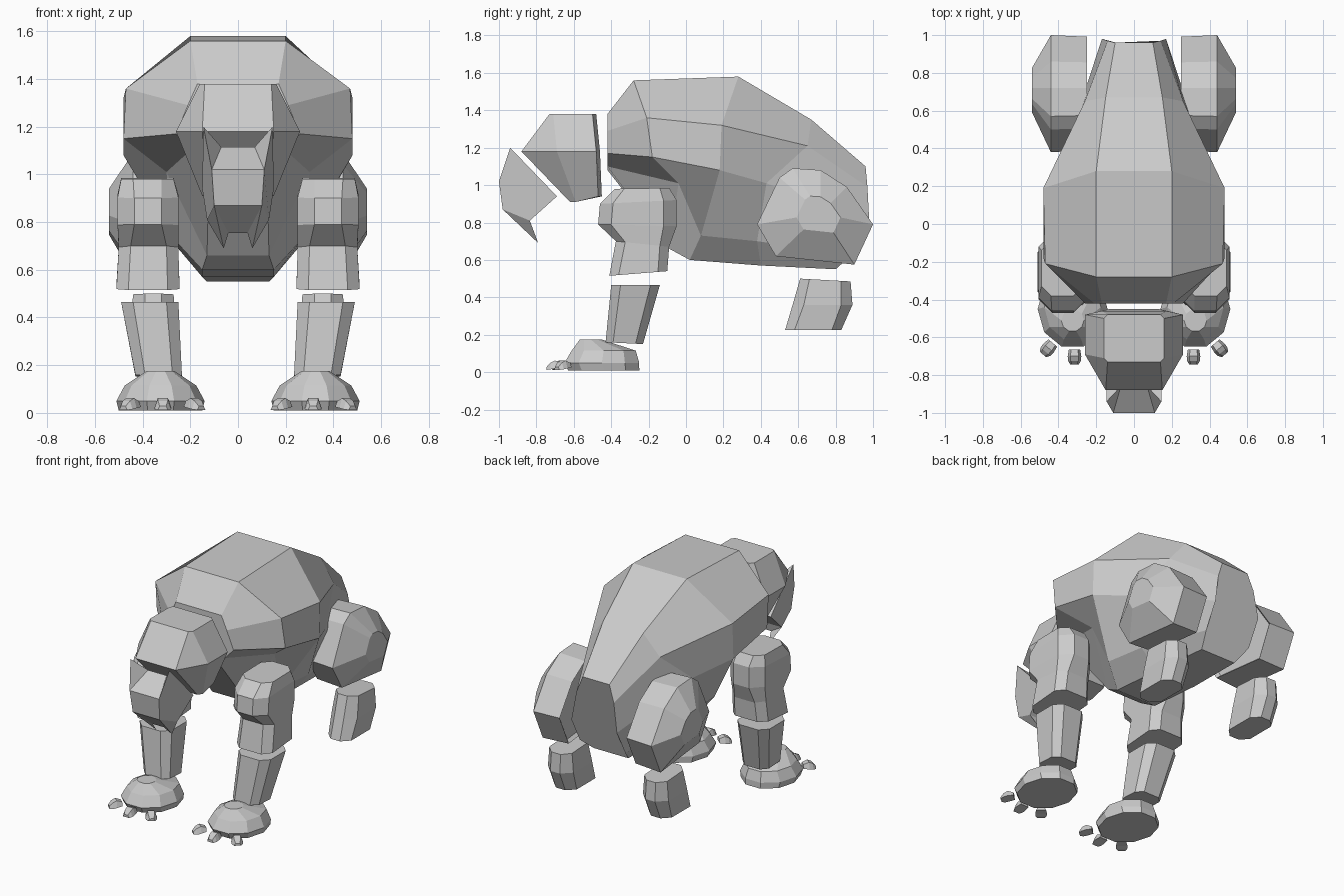
import bpy, bmesh, math
from mathutils import Vector

if "Cube" in bpy.data.objects:
    bpy.data.objects.remove(bpy.data.objects["Cube"], do_unlink=True)

grey = bpy.data.materials.new("stone grey")
grey.use_nodes = True
tone = (0.6, 0.6, 0.6, 1)
grey.diffuse_color = tone
grey.node_tree.nodes["Principled BSDF"].inputs["Base Color"].default_value = tone


def solid(name, verts, faces, side=1):
    """Flat-shaded closed mesh; side=-1 gives the mirrored copy."""
    bm = bmesh.new()
    vs = [bm.verts.new((x * side, y, z)) for x, y, z in verts]
    for f in faces:
        bm.faces.new([vs[i] for i in f])
    bmesh.ops.recalc_face_normals(bm, faces=bm.faces)
    mesh = bpy.data.meshes.new(name)
    bm.to_mesh(mesh)
    bm.free()
    mesh.materials.append(grey)
    obj = bpy.data.objects.new(name, mesh)
    bpy.context.collection.objects.link(obj)
    return obj


def loft(name, rings, side=1):
    """Skin equal-length rings and cap both ends."""
    n = len(rings[0])
    verts = [p for r in rings for p in r]
    faces = [(k * n + i, k * n + (i + 1) % n, (k + 1) * n + (i + 1) % n, (k + 1) * n + i)
             for k in range(len(rings) - 1) for i in range(n)]
    faces += [tuple(range(n)), tuple(range(len(verts) - n, len(verts)))]
    return solid(name, verts, faces, side)


def mirrored(half):
    return half + [(-x, y, z) for x, y, z in reversed(half)]


def box_ring(x0, x1, y0, y1, z0, z1, c):
    """Rectangle with cut corners, sloping from z0 at the front to z1 at the back."""
    pts = [(x0 + c, y0), (x1 - c, y0), (x1, y0 + c), (x1, y1 - c),
           (x1 - c, y1), (x0 + c, y1), (x0, y1 - c), (x0, y0 + c)]
    return [(x, y, z0 + (z1 - z0) * (y - y0) / (y1 - y0)) for x, y in pts]


# Body: half sections from chest to rump, spine first, belly last
loft("body", [mirrored(s) for s in (
    [(.17, -.42, 1.38), (.21, -.42, 1.29), (.26, -.42, 1.17), (.2, -.42, 1.1), (.12, -.42, 1.08)],
    [(.2, -.28, 1.56), (.47, -.21, 1.36), (.48, -.18, 1.15), (.3, -.04, 1.01), (.13, -.09, .66)],
    [(.2, .28, 1.58), (.48, .19, 1.32), (.48, .18, 1.08), (.27, .08, .73), (.15, .02, .6)],
    [(.15, .67, 1.35), (.26, .65, 1.21), (.35, .43, 1.01), (.26, .38, .7), (.15, .4, .57)],
    [(.1, .96, 1.1), (.14, .97, .99), (.17, .98, .8), (.17, .89, .63), (.13, .8, .55)])])

# Head: crown, brow line and jaw
loft("head", [mirrored(s) for s in (
    [(.14, -.73, 1.38), (.16, -.71, 1.38), (.16, -.5, 1.38), (.14, -.48, 1.38)],
    [(.15, -.88, 1.18), (.26, -.69, 1.18), (.26, -.48, 1.18), (.17, -.46, 1.18)],
    [(.13, -.62, .91), (.15, -.59, .91), (.15, -.47, .94), (.13, -.45, .94)])])

# Muzzle: right and left points alternate, with raised cheeks and two fangs
half = [(.07, -.86, 1.115), (.145, -.94, 1.2), (.11, -1, 1.02), (.1, -.98, .87),
        (.15, -.69, .94), (.13, -.835, .81), (.06, -.79, .69), (.04, -.85, .755)]
a, b, c, d, e, f, g, h = range(0, 16, 2)
one_side = [(a, b, c), (b, c, d, f, e), (d, f, g), (d, g, h), (f, g, h), (a, b, e)]
across = [(a, c), (c, d), (d, h), (h, f), (f, e), (e, a)]
solid("muzzle", [(s * x, y, z) for x, y, z in half for s in (1, -1)],
      one_side + [tuple(i + 1 for i in t) for t in one_side]
      + [(p, p + 1, q + 1, q) for p, q in across])

thigh_outline = [(.38, .79), (.5, 1.04), (.57, 1.09), (.72, 1.08), (.86, .99),
                 (1, .79), (.9, .575), (.48, .62)]


def thigh_ring(x, scale, lean=0):
    return [(x - lean * (y - .4), .72 + (y - .72) * scale, .85 + (z - .85) * scale)
            for y, z in thigh_outline]


def paw_ring(z, cy, rx, ry):
    return [(.325 + rx * math.sin(t), cy - ry * math.cos(t), z)
            for t in (math.tau * (i + .5) / 10 for i in range(10))]


for side, label in ((1, "left"), (-1, "right")):
    # Front leg
    loft(label + "_upper_arm", [
        box_ring(.27, .49, -.38, -.09, .98, .985, .05),
        box_ring(.25, .505, -.46, -.05, .9, .92, .07),
        box_ring(.25, .505, -.47, -.05, .79, .78, .07),
        box_ring(.25, .5, -.375, -.09, .7, .67, .05),
        box_ring(.245, .51, -.41, -.1, .515, .54, .05)], side)
    loft(label + "_forearm", [
        box_ring(.25, .49, -.4, -.14, .465, .465, .05),
        box_ring(.235, .43, -.43, -.23, .16, .15, .04)], side)
    # Paw and its three claws
    loft(label + "_paw", [
        paw_ring(.01, -.44, .175, .2), paw_ring(.05, -.45, .185, .21),
        paw_ring(.115, -.44, .15, .18), paw_ring(.175, -.51, .06, .06)], side)
    for name, x, y, turn in (("outer", .43, -.63, 40), ("middle", .315, -.665, 0),
                             ("inner", .205, -.64, -40)):
        ahead = Vector((math.sin(math.radians(turn)), -math.cos(math.radians(turn)), 0))
        across_dir = Vector((-ahead.y, ahead.x, 0))
        root = Vector((x, y, 0))
        rings = []
        for dist, w, low, high in ((0, .03, .025, .05), (.035, .036, .02, .062),
                                   (.06, .034, .015, .05), (.08, .022, .012, .028)):
            rings.append([root + ahead * dist + across_dir * u + Vector((0, 0, z))
                          for u, z in ((-w, low), (-w * .6, high), (w * .6, high), (w, low))])
        loft(f"{label}_{name}_claw", rings, side)
    # Hind leg
    loft(label + "_thigh", [thigh_ring(.27, .9, -.0), thigh_ring(.25, .97, -.0),
                            thigh_ring(.44, 1), thigh_ring(.54, .38)], side)
    loft(label + "_shin", [
        box_ring(.27, .44, .61, .88, .5, .485, .05),
        box_ring(.26, .45, .57, .89, .36, .36, .06),
        box_ring(.27, .44, .53, .83, .225, .225, .05)], side)
